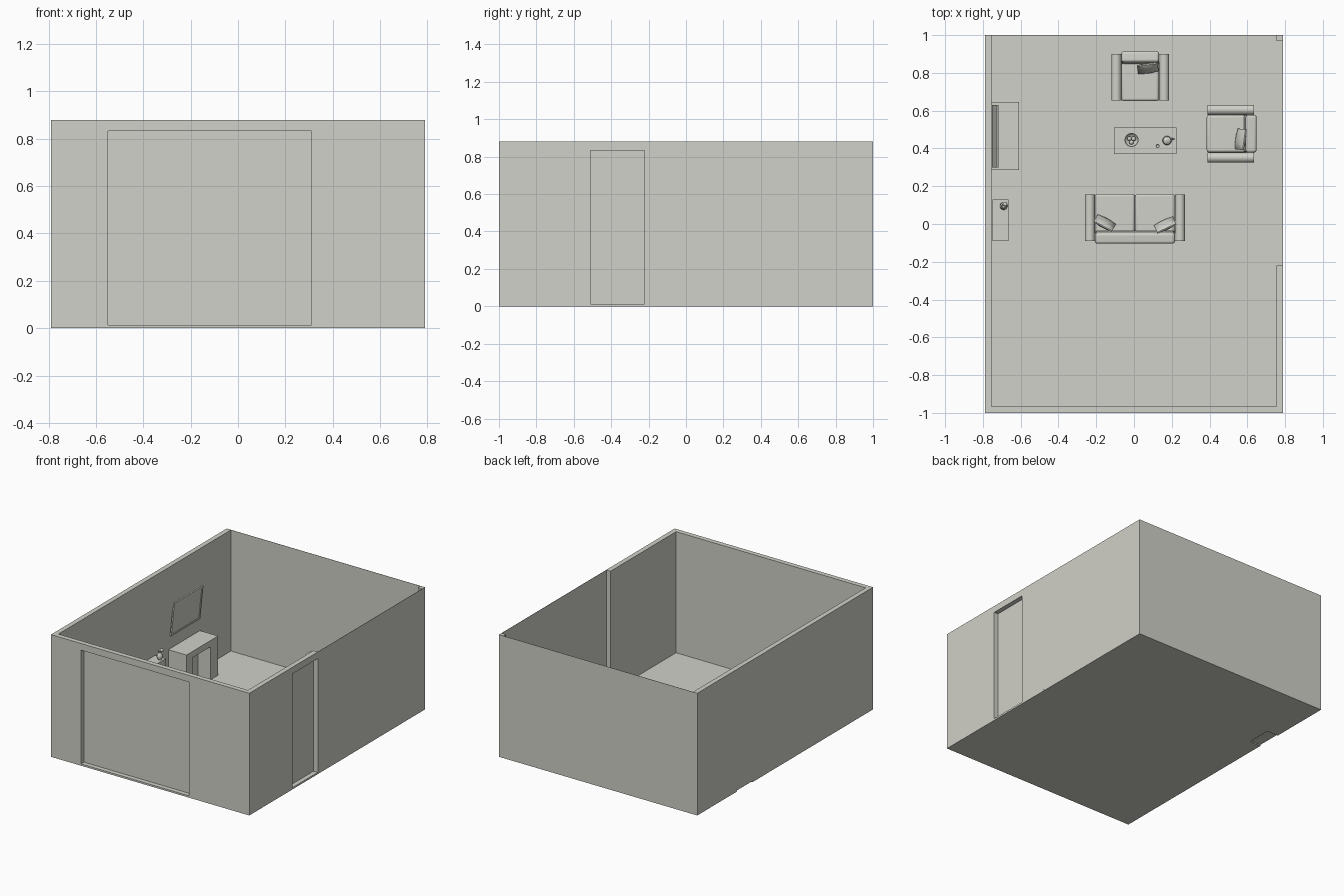
import bpy, bmesh, math
from mathutils import Matrix, Vector

if "Cube" in bpy.data.objects:
    bpy.data.objects.remove(bpy.data.objects["Cube"])

clay = bpy.data.materials.new("warm_grey")
clay.diffuse_color = (0.63, 0.635, 0.58, 1)
clay.use_nodes = True
clay.node_tree.nodes["Principled BSDF"].inputs["Base Color"].default_value = clay.diffuse_color


def finish(name, bm, M=None, smooth=False, bevel=0, seg=3):
    if M is not None:
        bm.transform(M)
    bmesh.ops.recalc_face_normals(bm, faces=bm.faces)
    me = bpy.data.meshes.new(name)
    bm.to_mesh(me)
    bm.free()
    me.materials.append(clay)
    ob = bpy.data.objects.new(name, me)
    bpy.context.collection.objects.link(ob)
    if bevel:
        b = ob.modifiers.new("round", 'BEVEL')
        b.width, b.segments = bevel, seg
        b.limit_method = 'ANGLE'
    if smooth or bevel:
        for o in bpy.context.selected_objects:
            o.select_set(False)
        ob.select_set(True)
        bpy.context.view_layer.objects.active = ob
        bpy.ops.object.shade_smooth_by_angle(angle=math.radians(40))
    return ob


def box(name, x, y, z, M=None, bevel=0, seg=3):
    bm = bmesh.new()
    lo, hi = Vector((x[0], y[0], z[0])), Vector((x[1], y[1], z[1]))
    bmesh.ops.create_cube(bm, size=1, matrix=Matrix.Translation((lo + hi) / 2)
                          @ Matrix.Diagonal((*(hi - lo), 1)))
    return finish(name, bm, M, bevel=bevel, seg=seg)


def lathe(name, profile, loc, steps=24):
    bm = bmesh.new()
    vs = [bm.verts.new((r, 0, z)) for r, z in profile]
    es = [bm.edges.new(p) for p in zip(vs, vs[1:])]
    bmesh.ops.spin(bm, geom=vs + es, cent=(0, 0, 0), axis=(0, 0, 1),
                   angle=2 * math.pi, steps=steps)
    bmesh.ops.remove_doubles(bm, verts=bm.verts, dist=1e-5)
    return finish(name, bm, Matrix.Translation(loc), smooth=True)


def ball(name, r, loc):
    bm = bmesh.new()
    bmesh.ops.create_uvsphere(bm, u_segments=16, v_segments=10, radius=r)
    return finish(name, bm, Matrix.Translation(loc), smooth=True)


def pillow(name, loc, size, M, rz, tilt):
    # square cushion, thin at the rim and puffed in the middle
    bm = bmesh.new()
    bmesh.ops.create_cube(bm, size=2)
    bmesh.ops.subdivide_edges(bm, edges=bm.edges[:], cuts=7, use_grid_fill=True)
    for v in bm.verts:
        puff = (1 - v.co.x ** 2) * (1 - v.co.z ** 2)
        v.co = Vector((v.co.x, v.co.y * (0.06 + 0.3 * puff ** 0.6), v.co.z)) * size / 2
    T = (M @ Matrix.Translation(loc) @ Matrix.Rotation(rz, 4, 'Z')
         @ Matrix.Rotation(tilt, 4, 'X'))
    return finish(name, bm, T, smooth=True)


def seating(name, M, w, seats):
    # sofa or armchair facing local +y, depth 0.26, half width w
    a = w - 0.053
    box(name + "_base", (-a, a), (-0.115, 0.12), (0.025, 0.085), M, 0.006)
    for s in (-1, 1):
        xs = sorted((s * a, s * w))
        box(name + "_arm", xs, (-0.12, 0.125), (0.02, 0.145), M, 0.01)
        bm = bmesh.new()
        bmesh.ops.create_cone(bm, cap_ends=True, segments=24, radius1=0.0265,
                              radius2=0.0265, depth=0.245)
        finish(name + "_arm_roll", bm, M @ Matrix.Translation((s * (a + 0.0265), 0.0025, 0.14))
               @ Matrix.Rotation(math.pi / 2, 4, 'X'), smooth=True)
        for y in (-0.1, 0.1):
            fx = s * (w - 0.025)
            box(name + "_foot", (fx - 0.01, fx + 0.01), (y - 0.01, y + 0.01), (0.01, 0.025), M)
    cw = 2 * a / seats
    for i in range(seats):
        x0 = -a + i * cw
        box(name + "_seat_cushion", (x0 + 0.001, x0 + cw - 0.001), (-0.075, 0.13),
            (0.08, 0.125), M, 0.014, 4)
    lean = (M @ Matrix.Translation((0, -0.09, 0.03)) @ Matrix.Rotation(math.radians(5), 4, 'X'))
    box(name + "_back", (-a, a), (-0.028, 0.03), (0, 0.2), lean, 0.014, 4)


T, H, F = 0.035, 0.88, 0.008      # wall thickness, room height, floor thickness
X, Y = 0.79, 1.0
S = 0.002                         # thin sheet walls

# Floor with a gap behind the hearth
box("floor", (-0.70, X), (-Y, Y), (0, F))
box("floor_left_front", (-X, -0.70), (-Y, 0.37), (0, F))
box("floor_left_back", (-X, -0.70), (0.55, Y), (0, F))

# Left, back and right rear walls
box("left_wall", (-X, -X + T), (-Y + T, Y), (F, H))
box("back_wall", (-X + T, X), (Y - S, Y), (F, H))
box("right_rear_wall", (X - S, X), (-0.22, Y - S), (F, H))
box("corner_post", (X - T, X - S), (Y - 0.03, Y - S), (F, H))

# Front wall with a wide recessed panel
W0, W1, TOP = -0.55, 0.31, 0.832
box("front_wall_left", (-X, W0), (-Y, -Y + T), (F, H))
box("front_wall_right", (W1, X), (-Y, -Y + T), (F, H))
box("front_wall_header", (W0, W1), (-Y, -Y + T), (TOP, H))
box("front_wall_sill", (W0, W1), (-Y, -Y + T), (F, 0.013))
box("front_panel", (W0, W1), (-Y + T - S, -Y + T), (0.013, TOP))

# Right front wall with a recessed door
D0, D1 = -0.51, -0.22
box("right_front_wall", (X - T, X), (-Y + T, D0), (F, H))
box("door_header", (X - T, X), (D0, D1), (TOP, H))
box("door_sill", (X - T, X), (D0, D1), (F, 0.013))
box("door_panel", (X - T, X - T + S), (D0, D1), (0.013, TOP))
box("door_jamb", (X - T, X - S), (D1 - S, D1), (0.013, TOP))

# Fireplace with an open hearth, and a leaning frame above
B0, B1 = -0.755, -0.61
box("fireplace_left_pier", (B0, B1), (0.285, 0.36), (F, 0.29))
box("fireplace_right_pier", (B0, B1), (0.56, 0.645), (F, 0.29))
box("fireplace_lintel", (B0, B1), (0.36, 0.56), (0.245, 0.29))
box("fireplace_back", (B0, -0.71), (0.36, 0.56), (F, 0.245))
tilt = Matrix.Translation((-0.752, 0, 0.385)) @ Matrix.Rotation(math.radians(6), 4, 'Y')
box("picture_board", (0, 0.006), (0.305, 0.625), (0.005, 0.24), tilt)
for n, y, z in (("bottom", (0.3, 0.63), (0, 0.012)), ("top", (0.3, 0.63), (0.233, 0.245)),
                ("left", (0.3, 0.312), (0.012, 0.233)), ("right", (0.618, 0.63), (0.012, 0.233))):
    box("picture_frame_" + n, (0, 0.01), y, z, tilt)

# Side cabinet with a vase
box("side_cabinet", (-0.75, -0.665), (-0.09, 0.13), (F, 0.31))
lathe("vase", [(0, 0), (0.012, 0), (0.02, 0.02), (0.018, 0.035), (0.008, 0.05),
               (0.012, 0.062), (0.009, 0.062), (0, 0.05)], (-0.69, 0.095, 0.31))
ball("vase_flower", 0.012, (-0.682, 0.105, 0.375))

# Rug with rounded corners
bm = bmesh.new()
ring = []
for cx, cy, k in ((0.27, 0.565, 0), (-0.14, 0.565, 1), (-0.14, 0.315, 2), (0.27, 0.315, 3)):
    for i in range(6):
        t = (k + i / 5) * math.pi / 2
        ring.append(bm.verts.new((cx + 0.025 * math.cos(t), cy + 0.025 * math.sin(t), F)))
face = bm.faces.new(ring)
up = bmesh.ops.extrude_face_region(bm, geom=[face])["geom"]
bmesh.ops.translate(bm, vec=(0, 0, 0.005), verts=[g for g in up if isinstance(g, bmesh.types.BMVert)])
finish("rug", bm)

# Coffee table
box("coffee_table_top", (-0.105, 0.225), (0.37, 0.51), (0.098, 0.11))
for x in (-0.1, 0.205):
    for y in (0.375, 0.49):
        box("coffee_table_leg", (x, x + 0.015), (y, y + 0.015), (0.012, 0.098))

# Fruit bowl, teapot and cup
lathe("bowl", [(0, 0), (0.015, 0), (0.028, 0.01), (0.037, 0.025), (0.034, 0.025),
               (0.025, 0.012), (0, 0.005)], (-0.013, 0.445, 0.11))
for i in range(3):
    t = i * 2 * math.pi / 3 + 0.5
    ball("fruit", 0.012, (-0.013 + 0.013 * math.cos(t), 0.445 + 0.013 * math.sin(t), 0.13))
lathe("teapot_body", [(0, 0), (0.015, 0), (0.024, 0.014), (0.02, 0.028), (0.01, 0.034),
                      (0.003, 0.036), (0.005, 0.041), (0, 0.044)], (0.175, 0.442, 0.11))
bm = bmesh.new()
bmesh.ops.create_cone(bm, cap_ends=True, segments=12, radius1=0.007, radius2=0.003, depth=0.03)
finish("teapot_spout", bm, Matrix.Translation((0.2, 0.45, 0.128))
       @ Matrix.Rotation(math.radians(50), 4, 'Y'), smooth=True)
lathe("cup", [(0, 0), (0.006, 0), (0.01, 0.014), (0.008, 0.014), (0, 0.003)], (0.125, 0.413, 0.11))

# Sofa and two armchairs with loose pillows
sofa = Matrix.Translation((0.005, 0.03, 0))
seating("sofa", sofa, 0.265, 2)
pillow("sofa_pillow_left", (-0.16, -0.025, 0.175), 0.11, sofa, math.radians(-28), math.radians(22))
pillow("sofa_pillow_right", (0.16, -0.035, 0.175), 0.11, sofa, math.radians(25), math.radians(22))
rear = Matrix.Translation((0.033, 0.78, 0)) @ Matrix.Rotation(math.pi, 4, 'Z')
seating("rear_armchair", rear, 0.153, 1)
pillow("rear_armchair_pillow", (-0.04, -0.045, 0.175), 0.11, rear, math.radians(8), math.radians(22))
side = Matrix.Translation((0.515, 0.478, 0)) @ Matrix.Rotation(math.pi / 2, 4, 'Z')
seating("side_armchair", side, 0.153, 1)
pillow("side_armchair_pillow", (-0.03, -0.05, 0.175), 0.11, side, math.radians(-8), math.radians(22))
